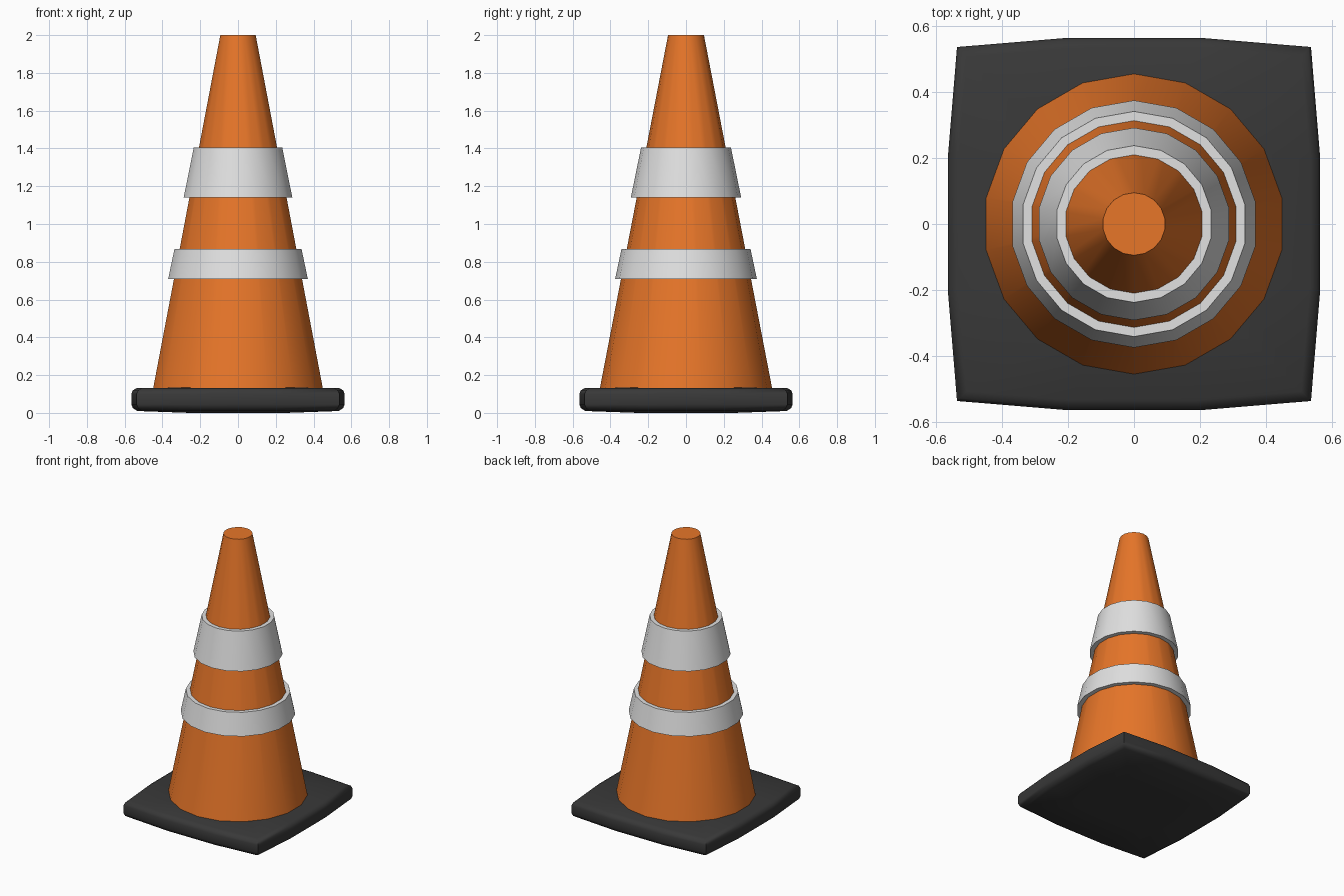
import bpy
import bmesh
from math import sin, cos, pi, radians

cube = bpy.data.objects.get("Cube")
if cube:
    bpy.data.objects.remove(cube, do_unlink=True)

SIDES = 18


def material(name, rgb):
    mat = bpy.data.materials.new(name)
    mat.use_nodes = True
    mat.diffuse_color = (*rgb, 1)
    mat.node_tree.nodes["Principled BSDF"].inputs["Base Color"].default_value = (*rgb, 1)
    return mat


orange = material("orange plastic", (0.8, 0.18, 0.022))
white = material("reflective white", (0.75, 0.75, 0.75))
black = material("black rubber", (0.04, 0.04, 0.04))


def loft(name, rings, mat, angle, closed=False):
    """Bridge rings of points; cap both ends, or join them into a tube wall."""
    bm = bmesh.new()
    loops = [[bm.verts.new(p) for p in ring] for ring in rings]
    pairs = list(zip(loops, loops[1:]))
    if closed:
        pairs.append((loops[-1], loops[0]))
    else:
        bm.faces.new(loops[0])
        bm.faces.new(loops[-1])
    for a, b in pairs:
        for i in range(len(a)):
            j = (i + 1) % len(a)
            bm.faces.new((a[i], a[j], b[j], b[i]))
    bmesh.ops.recalc_face_normals(bm, faces=bm.faces)
    mesh = bpy.data.meshes.new(name)
    bm.to_mesh(mesh)
    bm.free()
    mesh.materials.append(mat)
    obj = bpy.data.objects.new(name, mesh)
    bpy.context.collection.objects.link(obj)
    bpy.ops.object.select_all(action="DESELECT")
    obj.select_set(True)
    bpy.context.view_layer.objects.active = obj
    bpy.ops.object.shade_smooth_by_angle(angle=radians(angle))
    return obj


def circle(radius, z):
    steps = [2 * pi * i / SIDES for i in range(SIDES)]
    return [(radius * sin(a), radius * cos(a), z) for a in steps]


def cone_radius(z):
    return 0.456 - 0.361 * (z - 0.13) / 1.87


# Rubber foot: a square with bowed sides and rounded edges
def foot_ring(scale, z):
    side = [(0.537, -0.537), (0.565, -0.2), (0.565, 0.2)]
    ring = []
    for _ in range(4):
        ring += [(x * scale, y * scale, z) for x, y in side]
        side = [(-y, x) for x, y in side]
    return ring


foot_profile = [(0.45, 0), (0.945, 0.01), (0.985, 0.025), (1, 0.045),
                (1, 0.1), (0.985, 0.12), (0.945, 0.132), (0.45, 0.134)]
loft("foot", [foot_ring(s, z) for s, z in foot_profile], black, 60)

# Tapered body
loft("cone_body", [circle(cone_radius(z), z) for z in (0.12, 2)], orange, 30)

# Raised reflective bands, hugging the body
for name, low, high in (("lower_band", 0.71, 0.868), ("upper_band", 1.14, 1.405)):
    wall = [(low, -0.01), (low, 0.031), (high, 0.028), (high, -0.01)]
    loft(name, [circle(cone_radius(z) + d, z) for z, d in wall], white, 30, closed=True)
